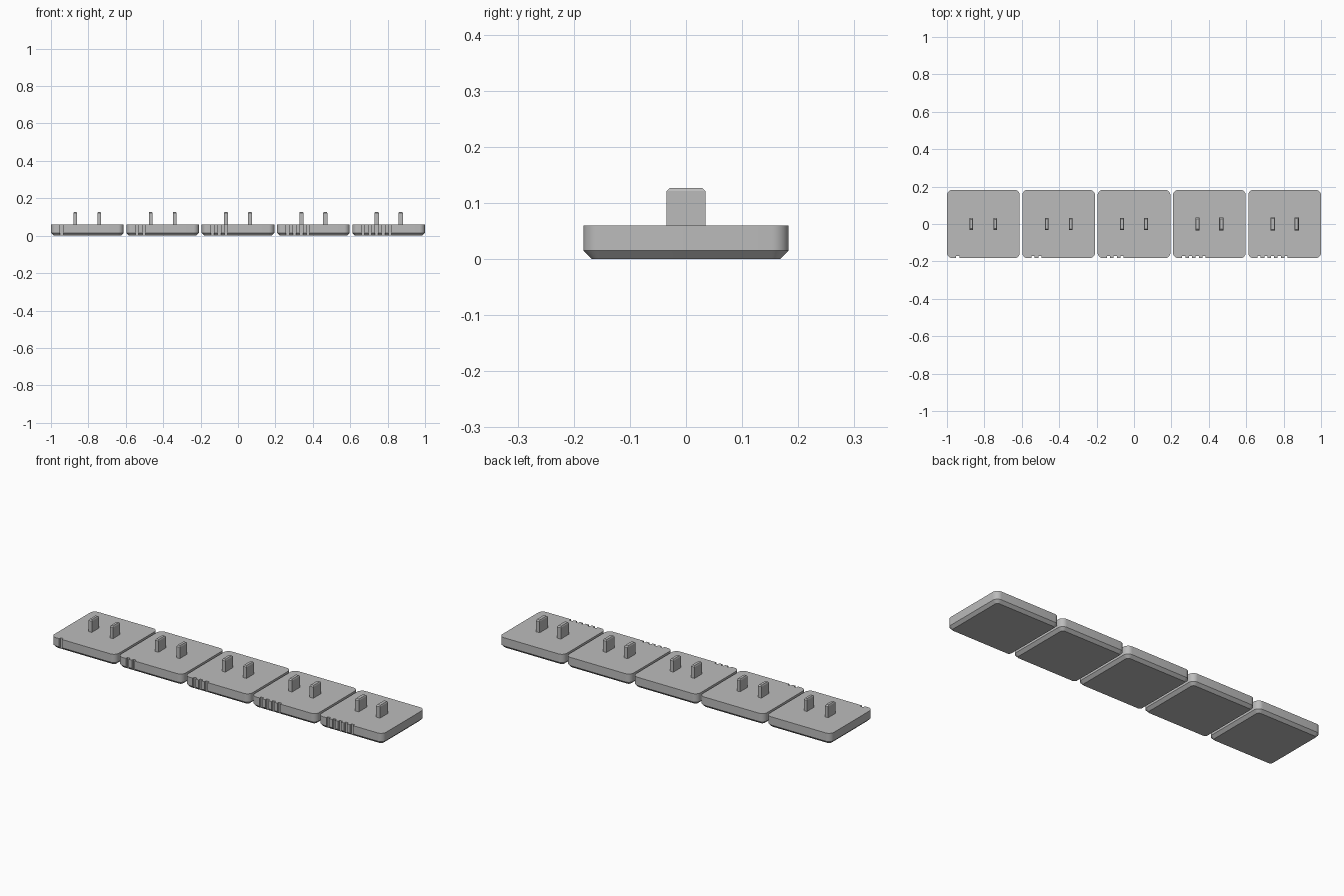
import bpy
import bmesh
from math import radians, cos, sin, pi

if "Cube" in bpy.data.objects:
    bpy.data.objects.remove(bpy.data.objects["Cube"], do_unlink=True)

# Overall sizes
COUNT = 5
WIDTH, DEPTH, HEIGHT = 0.389, 0.366, 0.06
PITCH = (2 - WIDTH) / (COUNT - 1)
CHAMFER, CORNER = 0.015, 0.03
STEM_TOP, STEM_CHAMFER, STEM_SPREAD = 0.127, 0.006, 0.064
NOTCH_WIDTH, NOTCH_DEPTH, NOTCH_STEP, NOTCH_START = 0.017, 0.013, 0.036, 0.058

grey = bpy.data.materials.new("plain grey")
grey.use_nodes = True
grey.diffuse_color = (0.5, 0.5, 0.5, 1)
grey.node_tree.nodes["Principled BSDF"].inputs["Base Color"].default_value = (0.5, 0.5, 0.5, 1)


def make_object(name, bm):
    bmesh.ops.recalc_face_normals(bm, faces=bm.faces)
    mesh = bpy.data.meshes.new(name)
    bm.to_mesh(mesh)
    bm.free()
    mesh.materials.append(grey)
    obj = bpy.data.objects.new(name, mesh)
    bpy.context.collection.objects.link(obj)
    return obj


def rounded_ring(w, d, r, steps):
    """Rectangle outline with round corners, or square ones when r is zero."""
    points = []
    for k, (sx, sy) in enumerate([(1, 1), (-1, 1), (-1, -1), (1, -1)]):
        for i in range(steps + 1):
            a = (k + i / max(steps, 1)) * pi / 2
            points.append((sx * (w / 2 - r) + r * cos(a), sy * (d / 2 - r) + r * sin(a)))
    return points


def loft(name, layers, steps):
    """Solid through stacked outlines given as (width, depth, radius, z)."""
    bm = bmesh.new()
    rings = [[bm.verts.new((x, y, z)) for x, y in rounded_ring(w, d, r, steps)]
             for w, d, r, z in layers]
    n = len(rings[0])
    for low, high in zip(rings, rings[1:]):
        for i in range(n):
            j = (i + 1) % n
            bm.faces.new((low[i], low[j], high[j], high[i]))
    bm.faces.new(rings[0][::-1])
    bm.faces.new(rings[-1])
    return make_object(name, bm)


def notch_cutter(number):
    bm = bmesh.new()
    for i in range(number):
        box = bmesh.ops.create_cube(bm, size=1)["verts"]
        bmesh.ops.scale(bm, vec=(NOTCH_WIDTH, NOTCH_DEPTH * 2, HEIGHT * 2), verts=box)
        x = -WIDTH / 2 + NOTCH_START + i * NOTCH_STEP
        bmesh.ops.translate(bm, vec=(x, -DEPTH / 2, HEIGHT / 2), verts=box)
    return make_object("notch_cutter", bm)


def cut(obj, cutter):
    mod = obj.modifiers.new("notches", "BOOLEAN")
    mod.operation = "DIFFERENCE"
    mod.solver = "EXACT"
    mod.object = cutter
    graph = bpy.context.evaluated_depsgraph_get()
    mesh = bpy.data.meshes.new_from_object(obj.evaluated_get(graph))
    obj.modifiers.clear()
    obj.data = mesh
    bpy.data.objects.remove(cutter, do_unlink=True)


plates = []
for n in range(COUNT):
    cx = (n - (COUNT - 1) / 2) * PITCH

    # Plate with chamfered underside and counting notches on the front edge
    plate = loft(f"plate_{n + 1}", [
        (WIDTH - 2 * CHAMFER, DEPTH - 2 * CHAMFER, CORNER - CHAMFER, 0),
        (WIDTH, DEPTH, CORNER, CHAMFER),
        (WIDTH, DEPTH, CORNER, HEIGHT)], 8)
    cut(plate, notch_cutter(n + 1))
    plate.location.x = cx
    plates.append(plate)

    # Pair of stems, slightly larger on each following plate
    w, d = 0.019 + 0.001 * n, 0.062 + 0.002 * n
    c = STEM_CHAMFER
    for side, label in ((1, "left"), (-1, "right")):
        stem = loft(f"{label}_stem_{n + 1}", [
            (w, d, 0, HEIGHT - 0.01),
            (w, d, 0, STEM_TOP - c),
            (w - c, d - 2 * c, 0, STEM_TOP)], 0)
        stem.location.x = cx + side * STEM_SPREAD

# Smooth round corners, sharp edges elsewhere
bpy.ops.object.select_all(action="DESELECT")
for plate in plates:
    plate.select_set(True)
bpy.context.view_layer.objects.active = plates[0]
bpy.ops.object.shade_smooth_by_angle(angle=radians(30))
